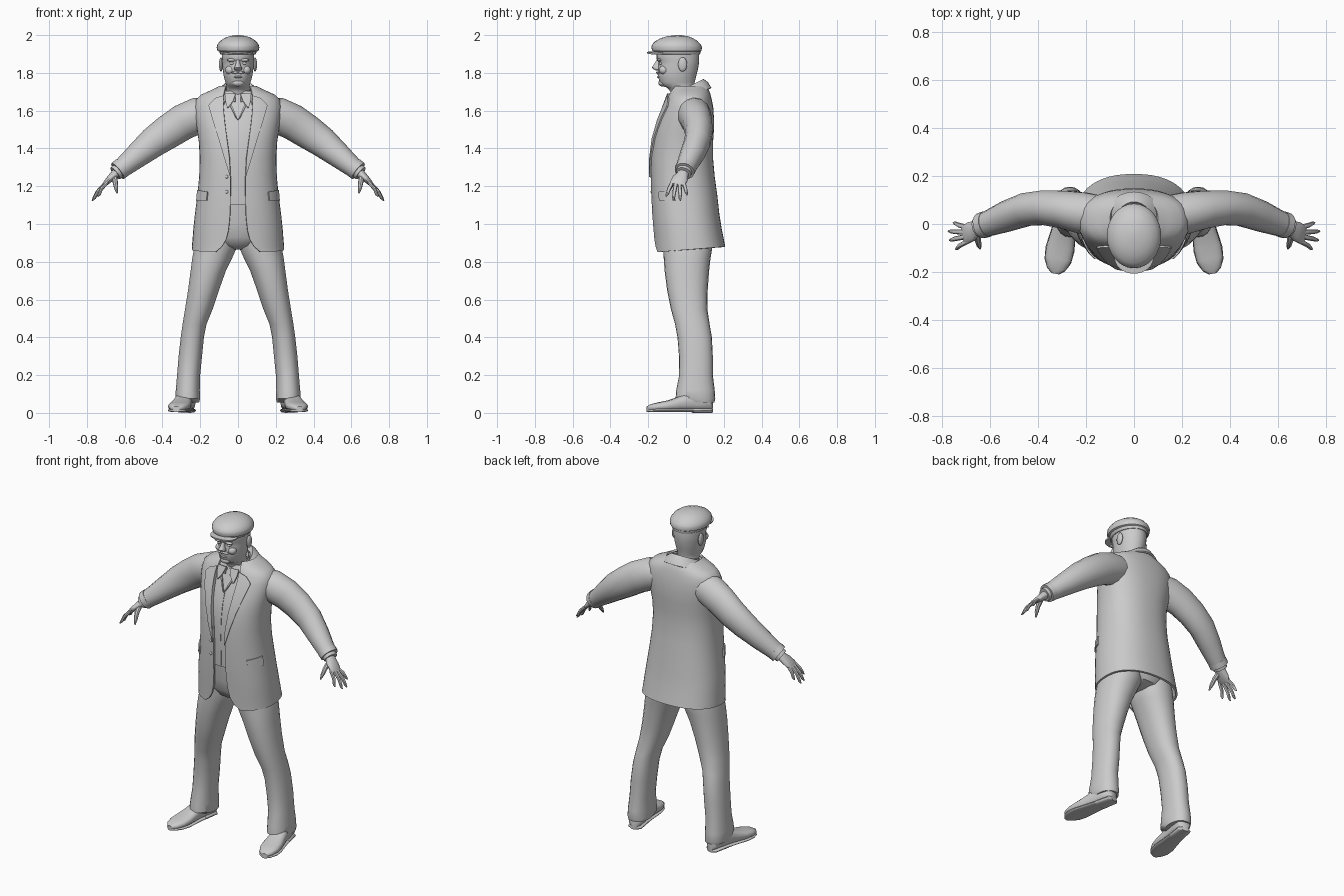
import bpy, bmesh, math
from mathutils import Vector

grey = bpy.data.materials.new("plain grey")
grey.diffuse_color = (0.6, 0.6, 0.6, 1)
TAU = 2 * math.pi


def sp(v, p):
    return math.copysign(abs(v) ** p, v)


def loft(name, rings, closed=True, caps=True, mirror=False, thick=0, offset=-1):
    """Skin a list of equal-length rings, optionally thickened and mirrored."""
    bm = bmesh.new()
    rows = [[bm.verts.new(p) for p in r] for r in rings]
    n = len(rows[0])
    for a, b in zip(rows, rows[1:]):
        for i in range(n if closed else n - 1):
            j = (i + 1) % n
            bm.faces.new((a[i], a[j], b[j], b[i]))
    if closed and caps:
        bm.faces.new(rows[0][::-1])
        bm.faces.new(rows[-1])
    bmesh.ops.recalc_face_normals(bm, faces=bm.faces)
    me = bpy.data.meshes.new(name)
    bm.to_mesh(me)
    bm.free()
    ob = bpy.data.objects.new(name, me)
    bpy.context.collection.objects.link(ob)
    me.materials.append(grey)
    bpy.ops.object.select_all(action='DESELECT')
    bpy.context.view_layer.objects.active = ob
    ob.select_set(True)
    if thick:
        m = ob.modifiers.new("thickness", 'SOLIDIFY')
        m.thickness, m.offset = thick, offset
        bpy.ops.object.modifier_apply(modifier=m.name)
    if mirror:
        m = ob.modifiers.new("mirror", 'MIRROR')
        m.use_mirror_merge = False
        bpy.ops.object.modifier_apply(modifier=m.name)
    bpy.ops.object.shade_smooth_by_angle(angle=math.radians(42))
    return ob


def oval(z, rx, yf, yb, xc=0, p=1.0, n=28, a0=0.0):
    """Level ring, angle 0 at the front; a0 > 0 leaves the front open."""
    yc, ry = (yf + yb) / 2, (yb - yf) / 2
    cnt = n + 1 if a0 else n
    out = []
    for i in range(cnt):
        t = a0 + (TAU - 2 * a0) * i / n
        out.append((xc + rx * sp(math.sin(t), p), yc - ry * sp(math.cos(t), p), z))
    return out


def tube(name, path, mirror=True, n=14):
    """Tube along (centre, radius across, radius along y)."""
    c = [Vector(q[0]) for q in path]
    rings = []
    for i, (_, r, ry) in enumerate(path):
        d = (c[min(i + 1, len(c) - 1)] - c[max(i - 1, 0)]).normalized()
        u = d.cross(Vector((0, 1, 0))).normalized()
        v = u.cross(d)
        rings.append([c[i] + u * r * math.cos(TAU * k / n) + v * ry * math.sin(TAU * k / n)
                      for k in range(n)])
    return loft(name, rings, mirror=mirror)


def blob(name, c, s, mirror=False, n=14, m=9):
    rings = []
    for i in range(m):
        a = math.pi * (0.04 + 0.92 * i / (m - 1))
        r = math.sin(a)
        rings.append(oval(c[2] - s[2] * math.cos(a), s[0] * r, c[1] - s[1] * r, c[1] + s[1] * r, c[0], n=n))
    return loft(name, rings, mirror=mirror)


# Coat shape: height, half width, front, back, half opening
COAT = [(.85, .245, -.167, .208, .12), (.88, .243, -.168, .203, .085), (.92, .24, -.171, .197, .062),
        (.97, .237, -.174, .189, .05), (1.05, .229, -.18, .177, .042), (1.15, .216, -.185, .166, .04),
        (1.25, .206, -.187, .152, .04), (1.35, .203, -.187, .143, .045), (1.43, .207, -.18, .143, .056),
        (1.5, .217, -.166, .148, .066), (1.56, .227, -.145, .148, .073), (1.62, .232, -.12, .144, .078),
        (1.66, .222, -.103, .136, .078), (1.685, .195, -.094, .13, .076), (1.705, .15, -.086, .123, .072),
        (1.73, .1, -.075, .108, .066)]
P = .86


def coat_at(z):
    for a, b in zip(COAT, COAT[1:]):
        if z <= b[0]:
            f = (z - a[0]) / (b[0] - a[0])
            return [u + (v - u) * f for u, v in zip(a, b)]
    return COAT[-1]


def front_y(x, z):
    _, rx, yf, yb, _ = coat_at(z)
    s = min(.98, abs(x) / rx) ** (1 / P)
    return (yf + yb) / 2 - (yb - yf) / 2 * math.sqrt(1 - s * s) ** P


def patch(name, rows, lift=.006, thick=.008, mirror=True, n=4):
    """Plate lying on the coat front; rows of (z inner, x inner, z outer, x outer)."""
    rings = []
    for z0, x0, z1, x1 in rows:
        pts = [(x0 + (x1 - x0) * i / n, z0 + (z1 - z0) * i / n) for i in range(n + 1)]
        rings.append([(x, front_y(x, z) - lift, z) for x, z in pts])
    return loft(name, rings, closed=False, mirror=mirror, thick=thick, offset=0)


# Coat shell, open in front, hem rising to the back
rows = []
for z, rx, yf, yb, gap in COAT:
    r = oval(z, rx, yf, yb, p=P, n=44, a0=math.asin((gap / rx) ** (1 / P)))
    k = max(0, 1 - (z - .85) / .15) * .03
    rows.append([(x, y, zz + k * (y - yf) / (yb - yf)) for x, y, zz in r])
loft("coat", rows, closed=False, thick=.012)

# Waistcoat and hips inside the coat
loft("waistcoat", [oval(z, coat_at(z)[1] - .018, coat_at(z)[2] + .012, coat_at(z)[3] - .018, p=P)
                   for z in (1.1, 1.15, 1.25, 1.35, 1.43, 1.5, 1.56, 1.62, 1.66, 1.685, 1.705)])
loft("hips", [oval(z, rx, yf, yb, p=.9) for z, rx, yf, yb in
              ((.865, .03, -.06, .07), (.885, .12, -.11, .13), (.93, .19, -.135, .15),
               (1.0, .2, -.15, .155), (1.12, .19, -.16, .14))])

# Lapels, pocket flaps and front details
patch("lapel", [(1.25, .04, 1.255, .043), (1.35, .045, 1.36, .075), (1.45, .058, 1.46, .105),
                (1.55, .071, 1.555, .135), (1.62, .077, 1.625, .155), (1.64, .077, 1.635, .15),
                (1.68, .075, 1.665, .12)])
patch("pocket_flap", [(1.125, .165, 1.125, .218), (1.17, .16, 1.18, .213)], lift=.004)
patch("shirt_neckline", [(1.55, .0, 1.56, .01), (1.62, .03, 1.625, .042), (1.68, .055, 1.68, .068)],
      lift=-.008, thick=.01, n=2)
patch("waistcoat_placket", [(z, -.006, z, .006) for z in (1.11, 1.2, 1.3, 1.4, 1.48, 1.55)],
      lift=-.011, thick=.006, mirror=False, n=2)
for z in (1.17, 1.25):
    blob("coat_button", (-.06, front_y(.06, z) - .001, z), (.009, .005, .009), n=10, m=6)


# Coat collar and shirt collar, tilted bands round the neck
def collar(name, a0, yc, bands, tilt, thick):
    rings = []
    for rx, ry, z in bands:
        ring = []
        for i in range(25):
            t = a0 + (TAU - 2 * a0) * i / 24
            ring.append((rx * math.sin(t), yc - ry * math.cos(t), z - tilt * math.cos(t)))
        rings.append(ring)
    loft(name, rings, closed=False, thick=thick, offset=0)


collar("coat_collar", .65, 0, [(.07, .08, 1.69), (.08, .093, 1.715), (.1, .112, 1.7), (.128, .13, 1.67)], .048, .01)
collar("shirt_collar", .2, -.016, [(.064, .07, 1.69), (.067, .075, 1.715), (.078, .09, 1.675)], .028, .007)
patch("shirt_collar_point", [(1.615, .052, 1.618, .058), (1.65, .026, 1.655, .068), (1.69, .012, 1.69, .07)],
      lift=.004, n=2)

# Sleeves and cuffs
tube("sleeve", [((.15, .035, 1.59), .085, .085), ((.21, .045, 1.575), .096, .088),
                ((.29, .06, 1.54), .095, .08), ((.37, .068, 1.488), .09, .074),
                ((.45, .06, 1.432), .081, .07), ((.53, .032, 1.366), .067, .065),
                ((.59, .008, 1.316), .056, .056), ((.63, -.006, 1.284), .05, .051)])
tube("sleeve_cuff", [((.612, 0, 1.3), .054, .055), ((.637, -.008, 1.28), .053, .054)])
tube("shirt_cuff", [((.62, -.004, 1.292), .042, .044), ((.65, -.014, 1.268), .039, .042)])

# Hands
tube("palm", [((.625, -.008, 1.285), .026, .03), ((.652, -.018, 1.262), .024, .032),
              ((.675, -.03, 1.242), .019, .042), ((.7, -.043, 1.217), .014, .042),
              ((.71, -.046, 1.207), .007, .036)])
for a, b in (((.693, -.073, 1.22), (.742, -.105, 1.145)), ((.705, -.054, 1.213), (.768, -.068, 1.125)),
             ((.705, -.034, 1.213), (.773, -.03, 1.123)), ((.695, -.014, 1.22), (.752, .006, 1.153))):
    a, b = Vector(a), Vector(b)
    tube("finger", [(a, .01, .011), (a.lerp(b, .5) + Vector((.006, 0, .003)), .009, .01),
                    (a.lerp(b, .85), .008, .008), (b, .003, .003)], n=8)
tube("thumb", [((.655, -.035, 1.252), .016, .016), ((.65, -.068, 1.222), .014, .013),
               ((.645, -.088, 1.19), .011, .011), ((.64, -.102, 1.163), .004, .004)], n=8)

# Trouser legs: height, inner x, outer x, front, back
LEG = [(.055, .205, .325, -.01, .15), (.075, .2, .333, -.055, .155), (.12, .202, .33, -.052, .152),
       (.2, .2, .323, -.036, .142), (.3, .19, .315, -.037, .142), (.4, .18, .304, -.045, .137),
       (.47, .166, .294, -.058, .125), (.55, .133, .281, -.08, .113), (.65, .1, .265, -.1, .115),
       (.75, .064, .252, -.113, .122), (.82, .03, .243, -.118, .13), (.88, .003, .232, -.12, .14),
       (1.0, .003, .2, -.13, .14)]
loft("trouser_leg", [oval(z, (b - a) / 2, f, k, (a + b) / 2, p=.9, n=22) for z, a, b, f, k in LEG], mirror=True)


# Shoes with soles and heels, toes turned out
def foot(name, z0, secs):
    h, t = Vector((.262, .138, 0)), Vector((.327, -.207, 0))
    d = (t - h).normalized()
    s = Vector((-d.y, d.x, 0))
    rings = []
    for f, w, top in secs:
        rings.append([h.lerp(t, f) + s * w * sp(math.cos(TAU * k / 18), .75)
                      + Vector((0, 0, z0 + (top - z0) * (.5 + .5 * sp(math.sin(TAU * k / 18), .75))))
                      for k in range(18)])
    loft(name, rings, mirror=True)


foot("shoe", .012, [(0, .022, .07), (.04, .04, .1), (.2, .045, .115), (.38, .046, .108), (.52, .051, .085),
                    (.68, .058, .066), (.82, .056, .056), (.94, .04, .046), (1, .014, .034)])
foot("sole", .004, [(0, .024, .022), (.04, .043, .022), (.3, .045, .022), (.5, .052, .022),
                    (.7, .061, .022), (.85, .056, .022), (.95, .038, .022), (1, .016, .022)])
foot("heel", 0, [(0, .022, .025), (.04, .042, .025), (.3, .045, .025)])

# Head and neck
loft("head", [oval(z, rx, f, b, n=30) for z, rx, f, b in
              ((1.64, .068, -.08, .055), (1.7, .061, -.082, .046), (1.722, .06, -.1, .044),
               (1.732, .061, -.128, .044), (1.75, .067, -.141, .046), (1.775, .074, -.146, .052),
               (1.79, .077, -.15, .056), (1.81, .08, -.148, .061), (1.84, .083, -.148, .067),
               (1.858, .084, -.145, .069), (1.872, .085, -.155, .07), (1.9, .086, -.155, .07),
               (1.94, .08, -.14, .065))])
loft("nose", [oval(z, w, f, -.13, n=12) for z, w, f in
              ((1.812, .01, -.155), (1.818, .02, -.172), (1.828, .02, -.181), (1.842, .013, -.172),
               (1.868, .009, -.156))])
blob("ear", (.09, -.018, 1.845), (.011, .024, .038), mirror=True)
blob("brow", (.034, -.142, 1.868), (.026, .013, .008), mirror=True)
blob("eye", (.032, -.133, 1.85), (.014, .01, .008), mirror=True)
blob("cheek", (.042, -.117, 1.815), (.026, .026, .024), mirror=True)
blob("moustache", (.015, -.146, 1.802), (.022, .012, .007), mirror=True)
blob("lower_lip", (0, -.144, 1.778), (.022, .01, .006))
blob("chin", (0, -.122, 1.747), (.034, .024, .02))

# Flat cap and brim
loft("cap", [oval(z, rx, f, b, n=32) for z, rx, f, b in
             ((1.897, .09, -.158, .073), (1.903, .096, -.166, .076), (1.913, .098, -.168, .076),
              (1.917, .109, -.178, .082), (1.935, .113, -.184, .085), (1.95, .109, -.18, .078),
              (1.968, .096, -.163, .062), (1.984, .073, -.133, .037), (1.994, .046, -.1, .01),
              (2.0, .012, -.055, -.03))])
brim = []
for r in (.3, .65, .9, 1):
    row = []
    for i in range(17):
        t = math.pi * i / 16
        x, y = .082 * r * math.cos(t), -.122 - .084 * r * math.sin(t) ** .8
        row.append((x, y, 1.913 - 1.7 * x * x - .006 * r * math.sin(t)))
    brim.append(row)
loft("cap_brim", brim, closed=False, thick=.009, offset=0)
blob("cap_button", (0, -.045, 1.996), (.01, .01, .004), n=10, m=6)
